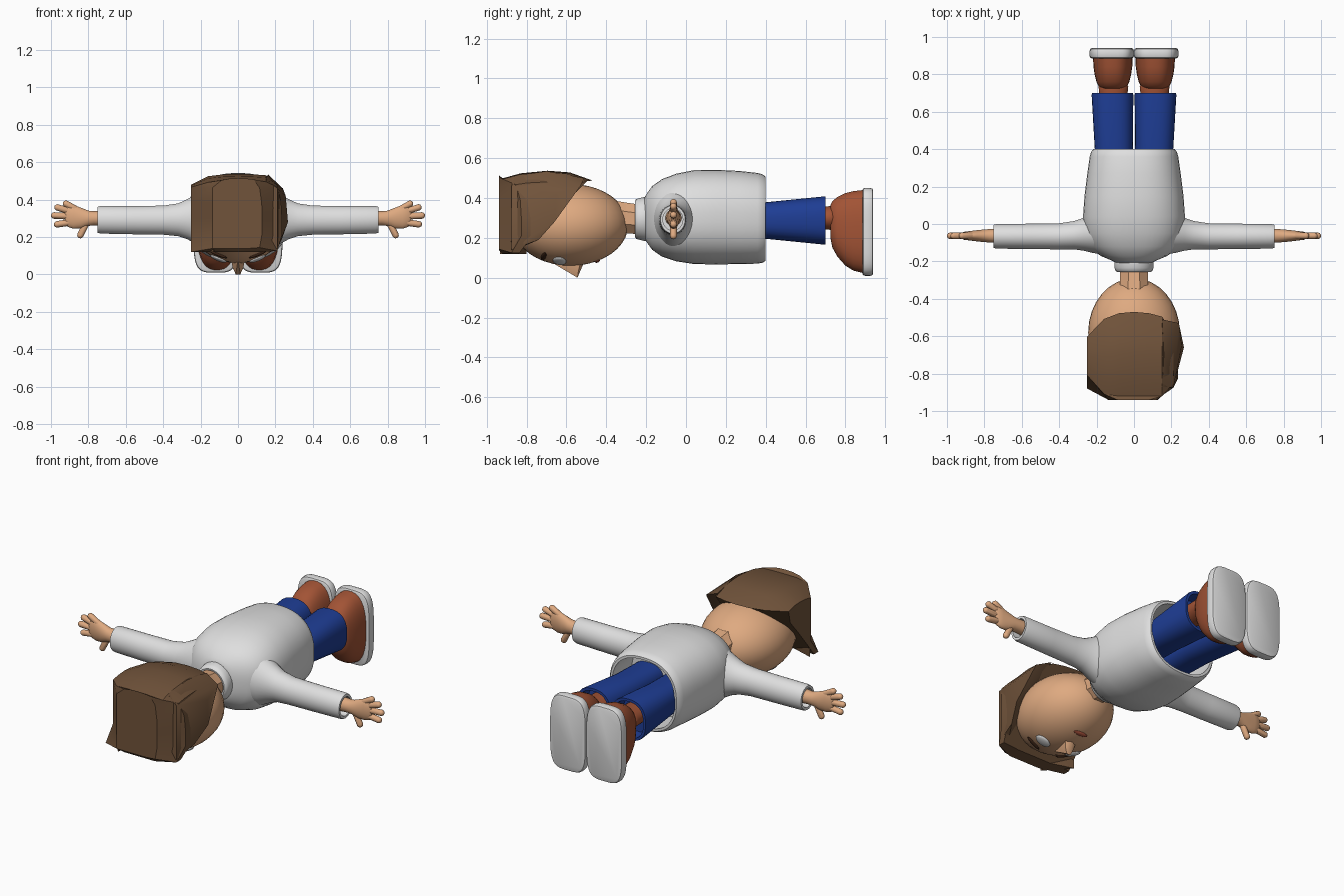
import bpy, bmesh, math
from mathutils import Vector, Matrix

if "Cube" in bpy.data.objects:
    bpy.data.objects.remove(bpy.data.objects["Cube"])


def material(name, rgb):
    m = bpy.data.materials.new(name)
    m.diffuse_color = (*[c ** 2.2 for c in rgb], 1)
    m.use_nodes = True
    m.node_tree.nodes["Principled BSDF"].inputs["Base Color"].default_value = m.diffuse_color
    return m


WHITE = material("shirt_white", (.87, .87, .87))
SKIN = material("skin_tan", (.87, .66, .50))
BLUE = material("denim_blue", (.14, .25, .58))
BOOT = material("boot_brown", (.63, .33, .22))
HAIR = material("hair_brown", (.44, .33, .24))
BROW = material("brow_dark", (.26, .17, .12))
LIP = material("mouth_red", (.66, .33, .25))


def finish(name, bm, mat, angle=40):
    bmesh.ops.recalc_face_normals(bm, faces=bm.faces)
    me = bpy.data.meshes.new(name)
    bm.to_mesh(me)
    bm.free()
    me.materials.append(mat)
    ob = bpy.data.objects.new(name, me)
    bpy.context.collection.objects.link(ob)
    bpy.ops.object.select_all(action='DESELECT')
    ob.select_set(True)
    bpy.context.view_layer.objects.active = ob
    if angle:
        bpy.ops.object.shade_smooth_by_angle(angle=math.radians(angle))
    return ob


def bridge(bm, rings):
    """Join closed vertex rings and cap both ends."""
    n = len(rings[0])
    for a, b in zip(rings, rings[1:]):
        for i in range(n):
            j = (i + 1) % n
            bm.faces.new((a[i], a[j], b[j], b[i]))
    bm.faces.new(rings[0])
    bm.faces.new(rings[-1])


def loft(name, axis, sections, mat, power=2.0, n=32, angle=40):
    """Sections: (position, centre u, centre z, radius u, radius z)."""
    bm = bmesh.new()
    rings = []
    for p, cu, cz, ru, rz in sections:
        ring = []
        for i in range(n):
            a = 2 * math.pi * (i + .5) / n
            c, s = math.cos(a), math.sin(a)
            u = cu + ru * math.copysign(abs(c) ** (2 / power), c)
            z = cz + rz * math.copysign(abs(s) ** (2 / power), s)
            ring.append(bm.verts.new((u, p, z) if axis == 'y' else (p, u, z)))
        rings.append(ring)
    bridge(bm, rings)
    return finish(name, bm, mat, angle)


def hull(name, points, mat, radius=0, angle=40):
    """Convex hull of points, or of small balls around them."""
    bm = bmesh.new()
    for p in points:
        if radius:
            bmesh.ops.create_icosphere(bm, subdivisions=2, radius=radius,
                                       matrix=Matrix.Translation(p))
        else:
            bm.verts.new(p)
    bm.faces.ensure_lookup_table()
    bmesh.ops.delete(bm, geom=bm.faces[:] + bm.edges[:], context='EDGES_FACES') if radius else None
    if radius and not bm.verts:
        for p in points:
            bmesh.ops.create_icosphere(bm, subdivisions=2, radius=radius,
                                       matrix=Matrix.Translation(p))
    res = bmesh.ops.convex_hull(bm, input=bm.verts[:])
    loose = [v for v in bm.verts if not v.link_faces]
    bmesh.ops.delete(bm, geom=loose, context='VERTS')
    return finish(name, bm, mat, angle)


def ball(name, matrix, mat):
    bm = bmesh.new()
    bmesh.ops.create_uvsphere(bm, u_segments=32, v_segments=20, radius=1, matrix=matrix)
    return finish(name, bm, mat)


# Shirt body, hollow at the hem
loft("shirt_body", 'y', [
    (-.21, 0, .30, .09, .10), (-.195, 0, .30, .12, .125), (-.17, 0, .30, .18, .16),
    (-.12, 0, .30, .235, .195), (-.05, 0, .302, .265, .22), (.04, 0, .304, .273, .236),
    (.15, 0, .304, .265, .238), (.27, 0, .302, .25, .234), (.36, 0, .298, .237, .228),
    (.385, 0, .297, .23, .222), (.40, 0, .296, .218, .212), (.40, 0, .296, .205, .198),
    (.34, 0, .296, .212, .203), (.20, 0, .296, .215, .205)], WHITE, 2.4, 48)
# Collar and neck
loft("collar", 'y', [
    (-.185, 0, .295, .10, .11), (-.20, 0, .295, .106, .113), (-.235, 0, .295, .104, .105),
    (-.25, 0, .295, .10, .10), (-.257, 0, .295, .09, .09), (-.255, 0, .295, .08, .08),
    (-.22, 0, .295, .078, .078)], WHITE)
loft("neck", 'y', [(-.21, 0, .29, .08, .08), (-.30, 0, .30, .08, .083),
                   (-.37, 0, .31, .086, .085), (-.43, 0, .31, .06, .07)], SKIN, 2, 8, 0)

# Head
C, R = Vector((0, -.58, .265)), Vector((.245, .29, .205))
ball("head", Matrix.Translation(C) @ Matrix.Diagonal((*R, 1)), SKIN)


def on_face(name, x, y, size, mat):
    """Flattened ball resting on the face surface."""
    k = 1 - (x / R.x) ** 2 - ((y - C.y) / R.y) ** 2
    p = Vector((x, y, C.z - R.z * math.sqrt(k)))
    nz = Vector([(p[i] - C[i]) / R[i] ** 2 for i in range(3)]).normalized()
    ax = (Vector((1, 0, 0)) - nz * nz.x).normalized()
    rot = Matrix((ax, nz.cross(ax), nz)).transposed().to_4x4()
    ball(name, Matrix.Translation(p) @ rot @ Matrix.Diagonal((*size, 1)), mat)


for s, side in ((-1, "left"), (1, "right")):
    on_face(side + "_eye", s * .105, -.635, (.046, .034, .012), WHITE)
    on_face(side + "_brow", s * .105, -.715, (.05, .012, .009), BROW)
on_face("mouth", 0, -.445, (.045, .013, .008), LIP)
hull("nose", [(0, -.68, .08), (.018, -.60, .05), (-.018, -.60, .05), (.036, -.53, .075),
              (-.036, -.53, .075), (.028, -.54, .035), (-.028, -.54, .035),
              (.012, -.545, 0), (-.012, -.545, 0), (0, -.515, .07)], SKIN)

# Hair cap: boxy outline swept from slanted hairline to crown
outline = [(-.25, .12), (-.25, .21), (-.25, .30), (-.25, .39), (-.25, .48), (-.16, .525), (-.08, .535),
           (0, .537), (.08, .535), (.15, .53), (.21, .48), (.23, .39), (.235, .30), (.235, .21),
           (.21, .125), (.10, .12), (0, .12), (-.10, .12)]


def hairline(z):
    return -.47 - .37 * ((.53 - z) / .41) ** .85 if z < .53 else -.47


bm = bmesh.new()
rings = []
for t, drop in ((0, .045), (.25, .008), (.5, 0), (.8, .012), (1, .035)):
    ring = []
    for x, z in outline:
        y0 = hairline(z)
        if z > .4:
            y0 -= .07 * (abs(x) / .25) ** 2
        crown = min(-.92 + 1.1 * max(0, abs(x) - .15), y0 - .04)
        ring.append(bm.verts.new((x, y0 + (crown - y0) * t, z - drop * max(0, (z - .45) / .08))))
    rings.append(ring)
rings.append([bm.verts.new((x * .55, -.94, .31 + (z - .31) * .9)) for x, z in outline])
bridge(bm, rings)
finish("hair_cap", bm, HAIR, 30)
# Swept lock on one side of the parting
hull("side_lock", [(.15, -.87, .51), (.15, -.51, .50), (.16, -.70, .535), (.21, -.875, .46),
                   (.21, -.875, .14), (.255, -.65, .42), (.267, -.66, .28), (.24, -.53, .46),
                   (.235, -.74, .19), (.15, -.88, .13)], HAIR, 0, 30)
# Squared corner on the other side
hull("front_lock", [(-.25, -.80, .47), (-.25, -.80, .12), (-.13, -.935, .47), (-.13, -.935, .12),
                    (-.12, -.84, .12), (-.12, -.80, .47)], HAIR, 0, 30)

for s, side in ((-1, "left"), (1, "right")):
    # Sleeve flaring into the shoulder
    loft(side + "_sleeve", 'x', [(s * x, cy, cz, ry, rz) for x, cy, cz, ry, rz in (
        (.14, -.04, .30, .13, .17), (.22, -.05, .295, .105, .135), (.27, -.055, .295, .088, .108),
        (.32, -.06, .292, .076, .088), (.40, -.066, .29, .07, .078), (.55, -.066, .29, .068, .076),
        (.735, -.066, .292, .066, .074), (.75, -.066, .292, .062, .07),
        (.75, -.066, .292, .05, .055), (.70, -.066, .292, .05, .055))], WHITE)
    # Hand with four fingers and a thumb
    loft(side + "_palm", 'x', [(s * x, -.063, cz, ry, rz) for x, cz, ry, rz in (
        (.70, .30, .04, .042), (.77, .30, .036, .038), (.80, .30, .034, .041),
        (.84, .301, .03, .056), (.88, .308, .025, .064), (.91, .312, .021, .058),
        (.925, .312, .012, .04))], SKIN)
    for i, (a, b) in enumerate((((.87, .35), (.92, .378)), ((.89, .335), (.965, .358)),
                                ((.89, .31), (.983, .315)), ((.88, .28), (.967, .268)),
                                ((.81, .275), (.843, .21)))):
        hull(f"{side}_finger_{i + 1}", [(s * a[0], -.063, a[1]), (s * b[0], -.063, b[1])],
             SKIN, .0175)
    # Trouser leg, open at the ankle
    loft(side + "_trouser_leg", 'y', [(y, s * cx, .287, rx, rz) for y, cx, rx, rz in (
        (.19, .106, .10, .088), (.40, .108, .102, .092), (.69, .115, .112, .121),
        (.70, .115, .11, .12), (.70, .115, .095, .105), (.62, .115, .09, .10))], BLUE, 2.5)
    # Boot shaft, upper and sole
    loft(side + "_boot_shaft", 'y', [(y, s * .11, .30, rx, rz) for y, rx, rz in (
        (.60, .075, .055), (.71, .077, .058), (.735, .08, .062), (.75, .07, .06))], BOOT)
    loft(side + "_boot_upper", 'y', [(y, s * .113, (a + b) / 2, rx, (b - a) / 2)
                                     for y, rx, a, b in (
        (.725, .06, .20, .365), (.735, .076, .15, .385), (.76, .088, .105, .405),
        (.80, .098, .06, .425), (.84, .104, .035, .435), (.90, .107, .02, .442))], BOOT, 2.5)
    loft(side + "_boot_sole", 'y', [(y, s * .119, .23, .119 - d, .221 - d) for y, d in (
        (.885, .012), (.89, .003), (.90, 0), (.925, 0), (.936, .004), (.94, .012))], WHITE, 4, 40)
